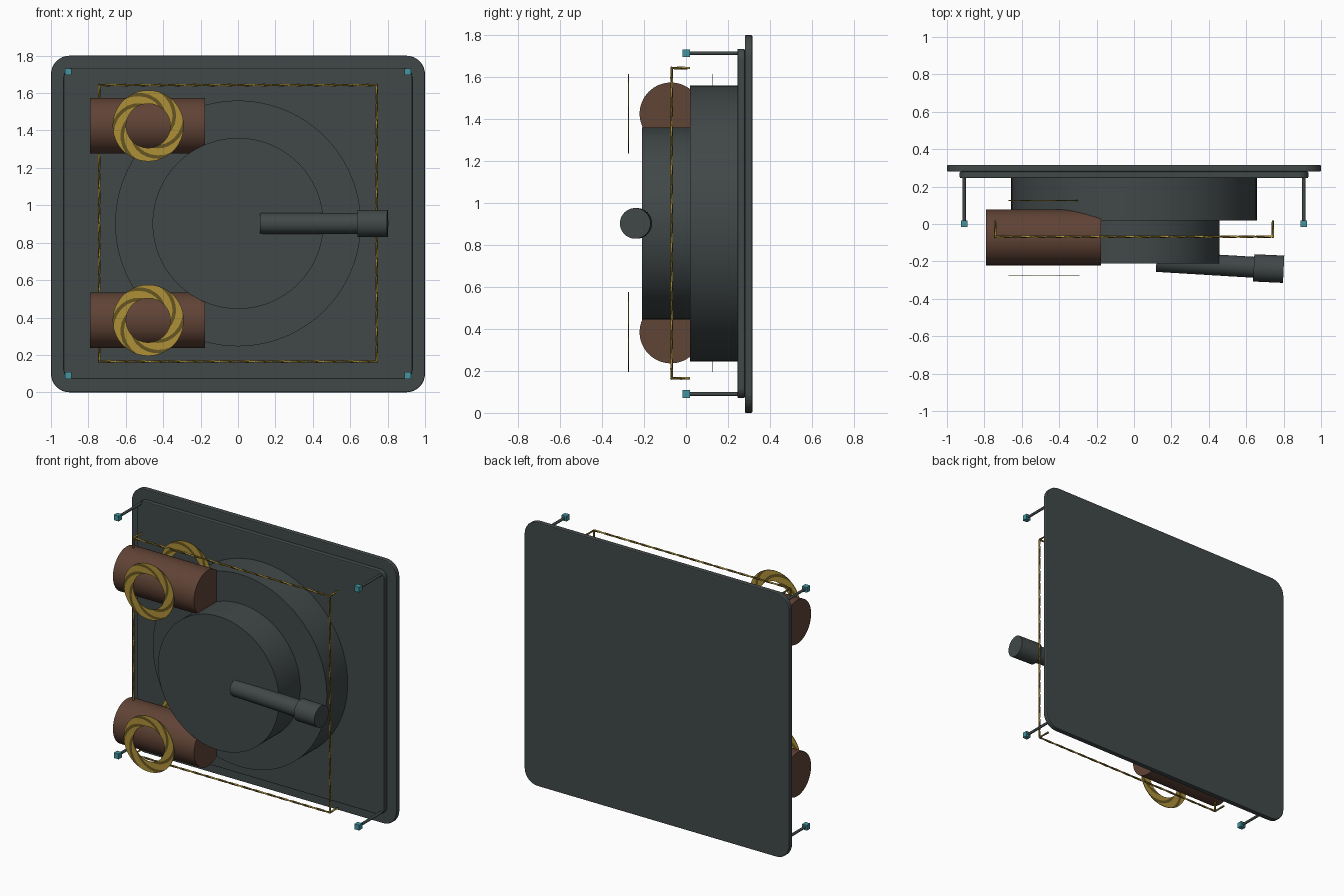
import bpy, bmesh, math
from mathutils import Vector, Matrix

if "Cube" in bpy.data.objects:
    bpy.data.objects.remove(bpy.data.objects["Cube"])


def mat(name, r, g, b):
    m = bpy.data.materials.new(name)
    m.diffuse_color = (r, g, b, 1)
    m.use_nodes = True
    m.node_tree.nodes["Principled BSDF"].inputs["Base Color"].default_value = m.diffuse_color
    return m


STEEL = mat("dark steel", 0.053, 0.065, 0.065)
BROWN = mat("brown hinge", 0.118, 0.056, 0.036)
GOLD = mat("gold", 0.42, 0.28, 0.04)
DARKGOLD = mat("dark gold", 0.13, 0.09, 0.016)
TEAL = mat("teal", 0.055, 0.30, 0.35)
CZ = 0.903  # height of the door centre


def finish(bm, name, *mats, smooth=False):
    bmesh.ops.recalc_face_normals(bm, faces=bm.faces)
    me = bpy.data.meshes.new(name)
    bm.to_mesh(me)
    bm.free()
    for m in mats:
        me.materials.append(m)
    ob = bpy.data.objects.new(name, me)
    bpy.context.collection.objects.link(ob)
    if smooth:
        bpy.ops.object.select_all(action='DESELECT')
        ob.select_set(True)
        bpy.context.view_layer.objects.active = ob
        bpy.ops.object.shade_smooth_by_angle(angle=math.radians(35))
    return ob


def cylinder(name, a, b, r, m, sides=64):
    a, b = Vector(a), Vector(b)
    bm = bmesh.new()
    rot = (b - a).to_track_quat('Z', 'Y').to_matrix().to_4x4()
    bmesh.ops.create_cone(bm, cap_ends=True, segments=sides, radius1=r, radius2=r,
                          depth=(b - a).length, matrix=Matrix.Translation((a + b) / 2) @ rot)
    return finish(bm, name, m, smooth=True)


def rounded_plate(name, hx, z0, z1, y0, y1, r, edge):
    """Upright plate with rounded corners and softened rims."""
    bm = bmesh.new()
    pts = []
    for k, (cx, cz) in enumerate([(hx - r, z1 - r), (r - hx, z1 - r), (r - hx, z0 + r), (hx - r, z0 + r)]):
        for i in range(9):
            t = math.pi / 2 * (k + i / 8)
            pts.append(bm.verts.new((cx + r * math.cos(t), y0, cz + r * math.sin(t))))
    f = bm.faces.new(pts)
    ext = bmesh.ops.extrude_face_region(bm, geom=[f])
    bmesh.ops.translate(bm, vec=(0, y1 - y0, 0),
                        verts=[v for v in ext['geom'] if isinstance(v, bmesh.types.BMVert)])
    ob = finish(bm, name, STEEL)
    bev = ob.modifiers.new("rim", 'BEVEL')
    bev.width, bev.segments, bev.limit_method = edge, 2, 'ANGLE'
    bev.angle_limit = math.radians(50)
    return ob


# Door slab: outer plate, stepped inner plate, two round bosses
rounded_plate("back_plate", 1.0, 0.0, 1.8, 0.28, 0.316, 0.10, 0.006)
rounded_plate("inner_plate", 0.932, 0.07, 1.735, 0.245, 0.28, 0.05, 0.006)
cylinder("large_boss", (0, 0.02, CZ), (0, 0.25, CZ), 0.657, STEEL, 96)
cylinder("small_boss", (0, -0.21, CZ), (0, 0.03, CZ), 0.457, STEEL, 96)

# Slightly tilted handle with a thicker grip
cylinder("handle_arm", (0.12, -0.20, CZ), (0.66, -0.2325, CZ), 0.056, STEEL, 48)
cylinder("handle_grip", (0.64, -0.2345, CZ), (0.80, -0.242, CZ), 0.073, STEEL, 48)


def swirl_ring(name, x, y, z, r0=0.118, r1=0.19, bands=12, sub=6, rad=6, twist=1.25):
    """Thin flat ring cut into spiral bands of two golds."""
    bm = bmesh.new()
    n = bands * sub
    rows = []
    for j in range(rad + 1):
        u = j / rad
        r = r0 + (r1 - r0) * u
        rows.append([bm.verts.new((x + r * math.cos(2 * math.pi * i / n + twist * u), y,
                                   z + r * math.sin(2 * math.pi * i / n + twist * u))) for i in range(n)])
    for j in range(rad):
        for i in range(n):
            k = (i + 1) % n
            f = bm.faces.new((rows[j][i], rows[j][k], rows[j + 1][k], rows[j + 1][i]))
            f.material_index = 0 if i % (2 * sub) < 1.3 * sub else 1
    ob = finish(bm, name, GOLD, DARKGOLD)
    so = ob.modifiers.new("thickness", 'SOLIDIFY')
    so.thickness, so.offset = 0.004, 0


# Hinge barrels with a ring in front and behind
for label, z in (("upper", 1.425), ("lower", 0.385)):
    cylinder(label + "_hinge", (-0.79, -0.072, z), (-0.177, -0.072, z), 0.149, BROWN)
    swirl_ring(label + "_front_ring", -0.48, -0.274, z)
    swirl_ring(label + "_back_ring", -0.48, 0.125, z)


def twisted_wire(name, a, b, turns, r=0.0072):
    """Square wire twisted along its length, two sides of each gold."""
    a, b = Vector(a), Vector(b)
    q = (b - a).to_track_quat('Z', 'Y')
    n = max(2, int(turns * 8))
    bm = bmesh.new()
    rings = []
    for i in range(n + 1):
        c = a.lerp(b, i / n)
        t = 2 * math.pi * turns * i / n + math.pi / 4
        rings.append([bm.verts.new(c + q @ Vector((r * math.cos(t + k * math.pi / 2),
                                                   r * math.sin(t + k * math.pi / 2), 0))) for k in range(4)])
    for i in range(n):
        for k in range(4):
            m = (k + 1) % 4
            f = bm.faces.new((rings[i][k], rings[i][m], rings[i + 1][m], rings[i + 1][k]))
            f.material_index = k % 2
    bm.faces.new(rings[0])
    bm.faces.new(rings[-1])
    finish(bm, name, GOLD, DARKGOLD)


# Square wire frame with short hooks back at each corner
X, Y, Z0, Z1 = 0.742, -0.068, 0.165, 1.643
corners = [(-X, Y, Z0), (X, Y, Z0), (X, Y, Z1), (-X, Y, Z1)]
for i, c in enumerate(corners):
    twisted_wire("wire_side_%d" % (i + 1), c, corners[(i + 1) % 4], 4)
    twisted_wire("wire_hook_%d" % (i + 1), c, (c[0], 0.02, c[2]), 0.25)

# Corner pins tipped with small cubes
for sx in (-1, 1):
    for z in (0.09, 1.714):
        x = 0.908 * sx
        cylinder("corner_pin", (x, 0.0, z), (x, 0.26, z), 0.009, STEEL, 12)
        bm = bmesh.new()
        bmesh.ops.create_cube(bm, size=0.036, matrix=Matrix.Translation((x, 0.001, z)))
        finish(bm, "pin_tip", TEAL)
